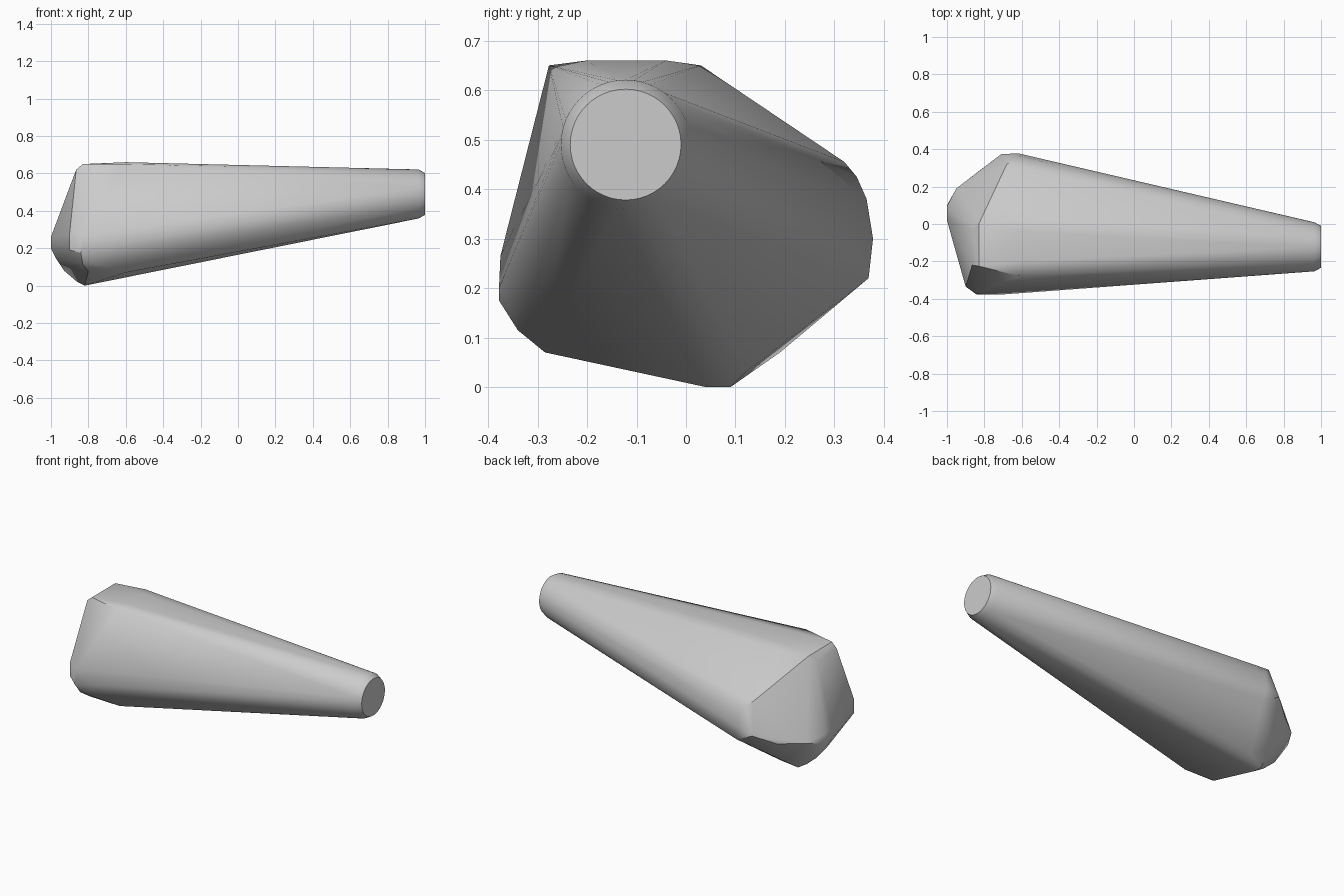
import bpy
import bmesh
from math import sin, cos, tau, radians

cube = bpy.data.objects.get("Cube")
if cube:
    bpy.data.objects.remove(cube, do_unlink=True)

grey = bpy.data.materials.new("plain grey")
grey.use_nodes = True
colour = (0.6, 0.6, 0.6, 1)
grey.diffuse_color = colour
grey.node_tree.nodes["Principled BSDF"].inputs["Base Color"].default_value = colour


def ring(x, radius, sides=48, y=-0.122, z=0.49):
    """Circle of points facing along x."""
    return [(x, y + radius * cos(tau * i / sides), z + radius * sin(tau * i / sides))
            for i in range(sides)]


# Narrow round end with a small chamfer
points = ring(0.965, 0.131) + ring(1.0, 0.112)

# Flat top of the wide end
points += [(-0.83, -0.225, 0.65), (-0.62, -0.277, 0.65), (-0.83, 0, 0.65),
           (-0.65, 0.03, 0.65), (-0.6, -0.2, 0.66), (-0.6, -0.04, 0.66),
           (-0.865, -0.22, 0.62), (-0.865, -0.03, 0.62)]
# Rounded back bulge
points += [(-0.68, 0.32, 0.455), (-0.64, 0.345, 0.425), (-0.62, 0.365, 0.38),
           (-0.62, 0.378, 0.3), (-0.6, 0.369, 0.22), (-0.71, 0.373, 0.27),
           (-0.82, 0.29, 0.22)]
# Blunt butt
points += [(-0.95, 0.19, 0.22), (-1, 0.1, 0.2), (-1, 0.09, 0.25),
           (-1, 0.02, 0.26), (-1, 0.02, 0.2), (-0.97, 0.02, 0.14), (-0.93, 0.07, 0.08)]
# Underside
points += [(-0.82, 0.09, 0), (-0.82, 0.04, 0), (-0.86, 0.06, 0.02),
           (-0.72, 0.12, 0.03), (-0.8, 0.19, 0.07), (-0.6, -0.285, 0.07),
           (-0.8, -0.285, 0.075)]
# Front cheek
points += [(-0.9, -0.335, 0.28), (-0.9, -0.335, 0.19), (-0.84, -0.375, 0.265),
           (-0.84, -0.378, 0.175), (-0.72, -0.378, 0.2), (-0.76, -0.34, 0.115),
           (-0.83, -0.34, 0.115)]

# Convex skin around all the points
bm = bmesh.new()
for p in points:
    bm.verts.new(p)
hull = bmesh.ops.convex_hull(bm, input=bm.verts)
loose = [v for v in bm.verts if not v.link_faces]
bmesh.ops.delete(bm, geom=loose, context="VERTS")
bmesh.ops.dissolve_limit(bm, angle_limit=radians(0.5), verts=bm.verts, edges=bm.edges)
bmesh.ops.recalc_face_normals(bm, faces=bm.faces)
mesh = bpy.data.meshes.new("tapered_body")
bm.to_mesh(mesh)
bm.free()
mesh.materials.append(grey)

body = bpy.data.objects.new("tapered_body", mesh)
bpy.context.collection.objects.link(body)
bpy.context.view_layer.objects.active = body
body.select_set(True)
bpy.ops.object.shade_smooth_by_angle(angle=radians(30))
